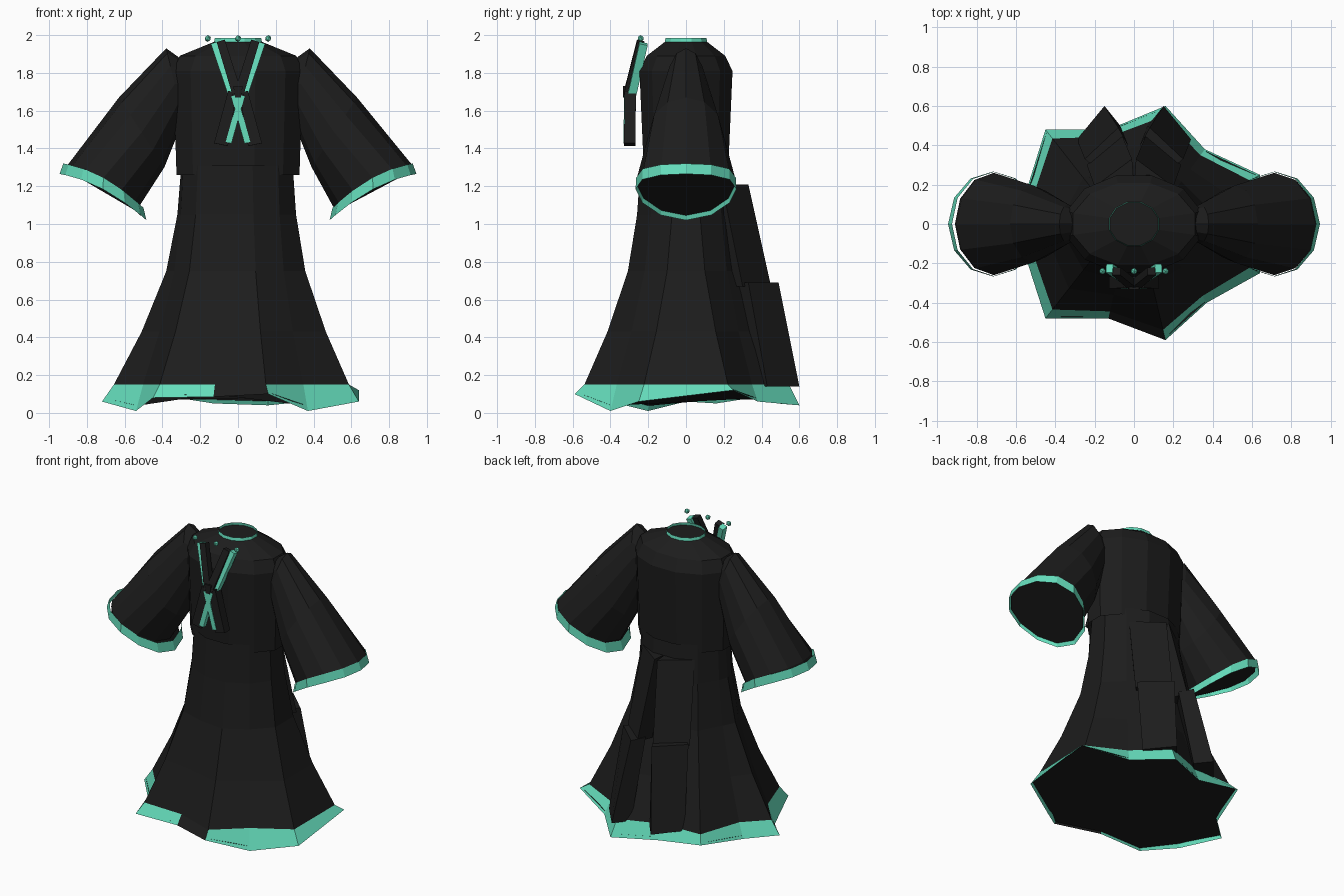
import bpy, bmesh
from math import cos, sin, radians, tau
from mathutils import Vector

cube = bpy.data.objects.get("Cube")
if cube:
    bpy.data.objects.remove(cube)


def material(name, rgb):
    m = bpy.data.materials.new(name)
    m.use_nodes = True
    m.diffuse_color = (*rgb, 1)
    bsdf = m.node_tree.nodes["Principled BSDF"]
    bsdf.inputs["Base Color"].default_value = (*rgb, 1)
    bsdf.inputs["Roughness"].default_value = 0.9
    return m


BLACK = material("black_cloth", (0.012, 0.012, 0.012))
GREEN = material("mint_trim", (0.13, 0.72, 0.5))


def finish(name, bm, *mats):
    bmesh.ops.recalc_face_normals(bm, faces=bm.faces)
    mesh = bpy.data.meshes.new(name)
    bm.to_mesh(mesh)
    bm.free()
    for m in mats:
        mesh.materials.append(m)
    obj = bpy.data.objects.new(name, mesh)
    bpy.context.collection.objects.link(obj)


def loft(name, rings, mats, cap_start=False, cap_end=False, rule=None):
    """Skin a list of equal closed rings; rule(ring, side) picks a material."""
    bm = bmesh.new()
    vs = [[bm.verts.new(p) for p in r] for r in rings]
    n = len(rings[0])
    for k in range(len(rings) - 1):
        for i in range(n):
            j = (i + 1) % n
            f = bm.faces.new((vs[k][i], vs[k][j], vs[k + 1][j], vs[k + 1][i]))
            f.material_index = rule(k, i) if rule else 0
    if cap_start:
        bm.faces.new(vs[0])
    if cap_end:
        bm.faces.new(vs[-1])
    finish(name, bm, *mats)


def ellipse(rx, ry, z, n=12):
    return [Vector((rx * cos(tau * (i + .5) / n), ry * sin(tau * (i + .5) / n), z))
            for i in range(n)]


def bar(name, p0, p1, w0, w1, depth, mat):
    """Tapered flat bar from p0 to p1, its face towards the front."""
    p0, p1 = Vector(p0), Vector(p1)
    across = (p1 - p0).cross(Vector((0, 1, 0))).normalized()
    out = across.cross(p1 - p0).normalized() * depth / 2
    rings = []
    for p, w in ((p0, w0), (p1, w1)):
        a = across * w / 2
        rings.append([p - a - out, p + a - out, p + a + out, p - a + out])
    loft(name, rings, [mat], True, True)


# Torso with sloping shoulders, closed at the neck
loft("torso", [ellipse(x, y, z) for x, y, z in (
    (.337, .23, 1.26), (.355, .255, 1.81), (.32, .215, 1.89), (.13, .115, 1.965))],
    [BLACK], cap_end=True)

# Neck trim, a thin upright band
loft("collar_trim", [ellipse(.132, .117, 1.96), ellipse(.127, .112, 1.985)], [GREEN])

# Flared skirt: waist ellipse spreading to an uneven hem with a coloured border
hem = [Vector(p) for p in (
    (.64, .25, .12), (.36, .38, .06), (.16, .60, .04), (-.13, .48, .05),
    (-.45, .48, .10), (-.55, .16, .05), (-.72, 0, .06), (-.54, -.2, .01),
    (-.45, -.48, .08), (-.13, -.48, .085), (.16, -.59, .10), (.37, -.40, .01),
    (.64, -.25, .06))]
angles = [15 + 30 * i for i in range(6)] + [180] + [195 + 30 * i for i in range(6)]
skirt_rings = []
for z, t in ((1.31, 0), (1.05, .05), (.75, .19), (.43, .5), (.15, .85)):
    ring = []
    for a, h in zip(angles, hem):
        w = Vector((.3 * cos(radians(a)), .25 * sin(radians(a)), 0))
        p = w.lerp(h, t)
        p.z = z
        ring.append(p)
    skirt_rings.append(ring)
# Closed lining set just above the hem
loft("skirt_lining", [[h.lerp(p, .2) for h, p in zip(hem, skirt_rings[-1])]],
     [BLACK], cap_start=True)
skirt_rings.append(hem)
FRONT = 9
loft("skirt", skirt_rings, [BLACK, GREEN],
     rule=lambda k, i: 1 if k == 4 and i != FRONT else 0)


# Bell sleeves with cuff borders; arch lifts the front and back of the opening
def sleeve_ring(s, top, bottom, half_y, arch=0, n=12):
    t, b = Vector((top[0], 0, top[1])), Vector((bottom[0], 0, bottom[1]))
    c, u = (t + b) / 2, (t - b) / 2
    ring = []
    for i in range(n):
        a = tau * i / n
        p = c + u * cos(a) + Vector((0, half_y * sin(a), arch * sin(a) ** 2))
        ring.append(Vector((s * p.x, p.y, p.z)))
    return ring


ARCH = .042
# The right sleeve is a little narrower inside its cuff
for side, s, slack in (("left", 1, 0), ("right", -1, .02)):
    loft(side + "_sleeve", [
        sleeve_ring(s, (.31, 1.88), (.26, 1.62), .08),
        sleeve_ring(s, (.38, 1.93), (.29, 1.55), .10),
        sleeve_ring(s, (.63, 1.67), (.39, 1.30), .195),
        sleeve_ring(s, (.92 - slack, 1.315), (.505 + slack, 1.09), .26, ARCH),
        sleeve_ring(s, (.93 - slack, 1.275), (.497 + slack, 1.045), .257, ARCH)],
        [BLACK], cap_start=True, cap_end=True)
    loft(side + "_cuff_trim", [
        sleeve_ring(s, (.925, 1.32), (.50, 1.085), .264, ARCH),
        sleeve_ring(s, (.945, 1.265), (.485, 1.02), .267, ARCH)], [GREEN])


# Two-tier coat tails at the back
def tail(name, s, upper, lower):
    rings = [[Vector((s * x, y, z)) for x, y in pts] for pts, z in (upper, lower)]
    loft(name, rings, [BLACK], True, True)


for side, s in (("left", 1), ("right", -1)):
    tail(side + "_upper_tail", s,
         (((.2, .19), (.01, .33), (0, .2), (.12, .1)), 1.21),
         (((.24, .3), (.06, .45), (.02, .34), (.14, .2)), .67))
    tail(side + "_lower_tail", s,
         (((.25, .33), (.08, .49), (.03, .4), (.14, .24)), .69),
         (((.29, .43), (.15, .6), (.07, .5), (.2, .34)), .14))

# Crossed neck scarf: lapels and hanging ends, with stripes along their edges
for side, s in (("left", 1), ("right", -1)):
    bar(side + "_lapel", (s * .09, -.24, 1.965), (s * .005, -.31, 1.69), .045, .05, .04, BLACK)
    bar(side + "_lapel_stripe", (s * .125, -.225, 1.955), (s * .036, -.285, 1.69), .036, .036, .045, GREEN)
    bar(side + "_scarf_end", (s * .03, -.295, 1.70), (s * .09, -.298, 1.42), .045, .075, .06, BLACK)
    bar(side + "_scarf_stripe", (-s * .02, -.312, 1.68), (s * .05, -.315, 1.43), .032, .032, .032, GREEN)
bar("scarf_knot", (0, -.30, 1.73), (0, -.30, 1.67), .05, .03, .065, BLACK)

# Small beads above the collar
for name, x in (("right_bead", -.16), ("middle_bead", 0), ("left_bead", .16)):
    bm = bmesh.new()
    bmesh.ops.create_icosphere(bm, subdivisions=1, radius=.018)
    bmesh.ops.translate(bm, verts=bm.verts, vec=(x, -.24, 1.982))
    finish(name, bm, GREEN)
